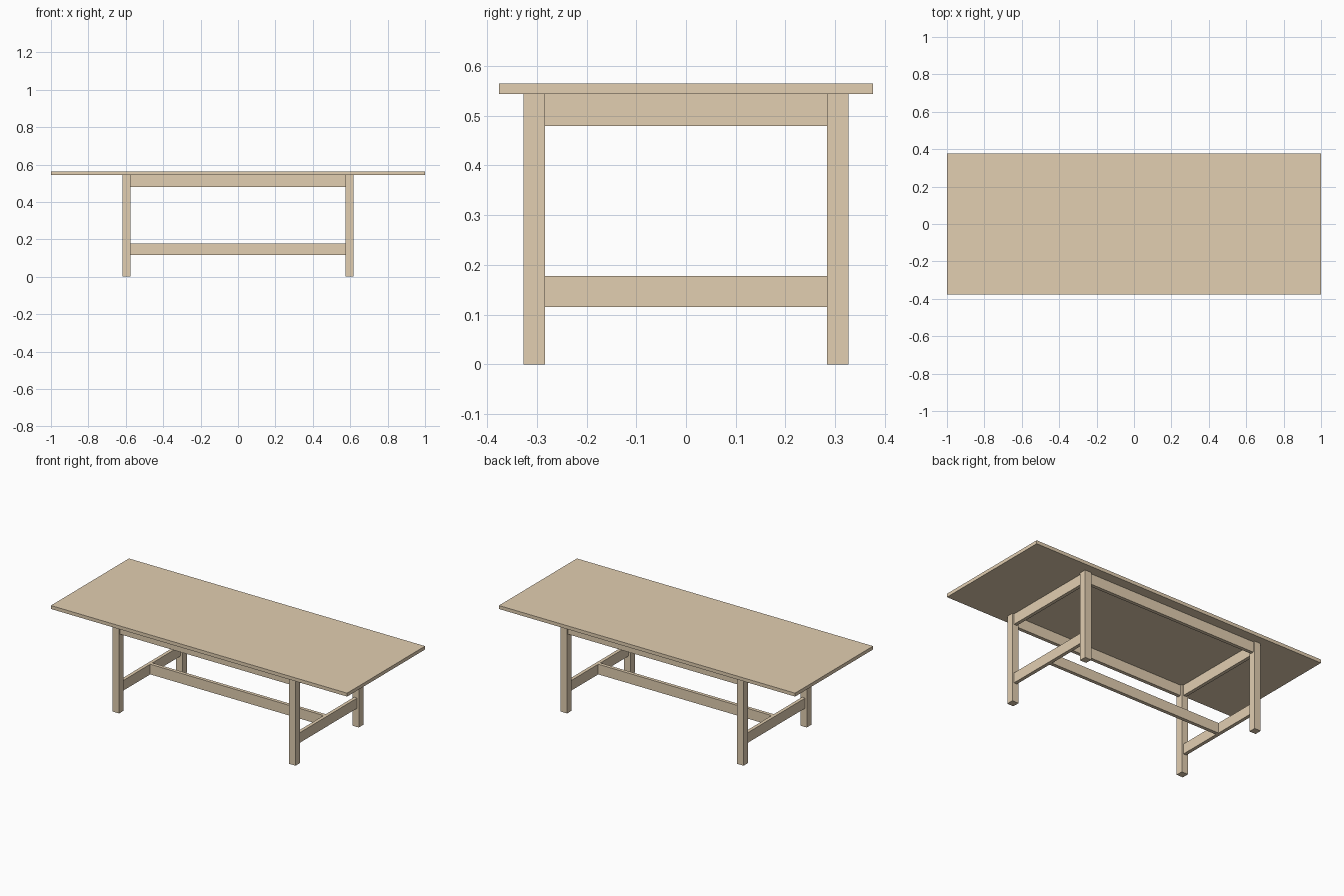
import bpy

if "Cube" in bpy.data.objects:
    bpy.data.objects.remove(bpy.data.objects["Cube"])

wood = bpy.data.materials.new("wood")
wood.diffuse_color = (0.76, 0.62, 0.44, 1)
wood.use_nodes = True
wood.node_tree.nodes["Principled BSDF"].inputs["Base Color"].default_value = wood.diffuse_color


def box(name, x, y, z):
    """Box from (min, max) ranges on each axis."""
    bpy.ops.mesh.primitive_cube_add(size=1, location=[(a + b) / 2 for a, b in (x, y, z)])
    ob = bpy.context.object
    ob.name = name
    ob.scale = [b - a for a, b in (x, y, z)]
    bpy.ops.object.transform_apply(location=False, rotation=False, scale=True)
    ob.data.materials.append(wood)
    return ob


def around(c, half):
    return (c - half, c + half)


LEG_X, LEG_Y, LEG_HALF = 0.596, 0.305, 0.0215   # leg centres, half width
RAIL_HALF = 0.0105                              # half thickness of rails
TOP_Z = (0.543, 0.564)
APRON_Z = (0.479, 0.543)
STRETCHER_Z = (0.115, 0.177)
IN_X, IN_Y = LEG_X - LEG_HALF, LEG_Y - LEG_HALF

# Table top
box("table_top", (-1, 1), (-0.376, 0.376), TOP_Z)

# Legs
for sx, xn in ((-1, "left"), (1, "right")):
    for sy, yn in ((-1, "front"), (1, "back")):
        box(f"{yn}_{xn}_leg", around(sx * LEG_X, LEG_HALF),
            around(sy * LEG_Y, LEG_HALF), (0, TOP_Z[0]))

# Long aprons, front and back
for sy, yn in ((-1, "front"), (1, "back")):
    box(f"{yn}_apron", (-IN_X, IN_X), around(sy * LEG_Y, RAIL_HALF), APRON_Z)

# End aprons and low end stretchers
for sx, xn in ((-1, "left"), (1, "right")):
    for part, z in (("apron", APRON_Z), ("stretcher", STRETCHER_Z)):
        box(f"{xn}_{part}", around(sx * LEG_X, RAIL_HALF), (-IN_Y, IN_Y), z)

# Central stretcher joining the two ends
end = LEG_X - RAIL_HALF
box("centre_stretcher", (-end, end), around(0, RAIL_HALF), STRETCHER_Z)
